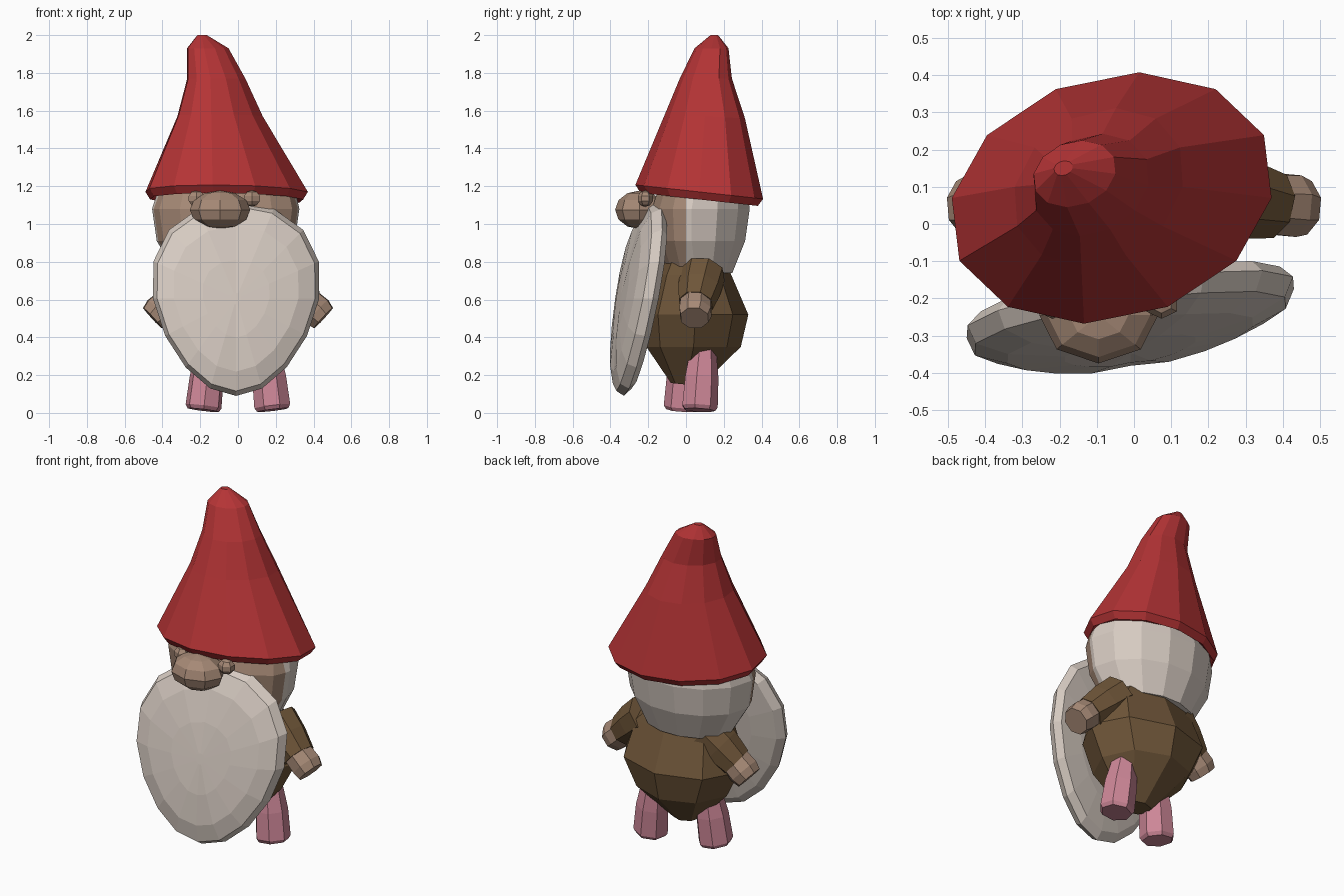
import bpy, bmesh, math
from mathutils import Vector, Matrix

if "Cube" in bpy.data.objects:
    bpy.data.objects.remove(bpy.data.objects["Cube"])


def material(name, rgb):
    m = bpy.data.materials.new(name)
    m.diffuse_color = (*rgb, 1)
    m.use_nodes = True
    m.node_tree.nodes["Principled BSDF"].inputs["Base Color"].default_value = m.diffuse_color
    return m


RED = material("red felt", (0.46, 0.034, 0.036))
WHITE = material("off white hair", (0.68, 0.60, 0.54))
SKIN = material("skin", (0.38, 0.25, 0.18))
BROWN = material("brown cloth", (0.16, 0.093, 0.041))
PINK = material("pink trousers", (0.61, 0.24, 0.31))


def finish(bm, name, *mats):
    bmesh.ops.recalc_face_normals(bm, faces=bm.faces)
    me = bpy.data.meshes.new(name)
    bm.to_mesh(me)
    bm.free()
    for m in mats:
        me.materials.append(m)
    ob = bpy.data.objects.new(name, me)
    bpy.context.collection.objects.link(ob)
    return ob


def skin_rings(bm, loops):
    """Bridge closed loops of points with quads and cap both ends."""
    vs = [[bm.verts.new(p) for p in loop] for loop in loops]
    n = len(vs[0])
    for a, b in zip(vs, vs[1:]):
        for i in range(n):
            j = (i + 1) % n
            bm.faces.new((a[i], a[j], b[j], b[i]))
    bm.faces.new(vs[0])
    bm.faces.new(vs[-1])


def loft(rings, sides, shear=0.0):
    """Rings are (z, cx, cy, rx, ry, tilt): tilt lowers z towards +y."""
    bm = bmesh.new()
    loops = []
    for z, cx, cy, rx, ry, tilt in rings:
        loop = []
        for i in range(sides):
            t = 2 * math.pi * i / sides
            dy = ry * math.sin(t)
            loop.append((cx + rx * math.cos(t) + shear * dy, cy + dy, z - tilt * dy))
        loops.append(loop)
    skin_rings(bm, loops)
    return bm


def tube(points, radii, sides=8):
    """Straight-ish limb through points with a radius at each."""
    bm = bmesh.new()
    pts = [Vector(p) for p in points]
    q = (pts[-1] - pts[0]).to_track_quat('Z', 'Y')
    loops = []
    for p, r in zip(pts, radii):
        loops.append([p + q @ Vector((r * math.cos(a), r * math.sin(a), 0))
                      for a in (2 * math.pi * (i + 0.5) / sides for i in range(sides))])
    skin_rings(bm, loops)
    return bm


def ball(name, centre, radii, mat, u=8, v=6):
    bm = bmesh.new()
    bmesh.ops.create_uvsphere(bm, u_segments=u, v_segments=v, radius=1)
    bm.transform(Matrix.Translation(centre) @ Matrix.Diagonal((*radii, 1)))
    finish(bm, name, mat)


# Pointed hat, leaning to the left and back, with a thin turned brim
finish(loft([
    (1.16, -0.06, 0.07, 0.36, 0.27, 0.11),
    (1.13, -0.06, 0.07, 0.405, 0.31, 0.11),
    (1.17, -0.06, 0.07, 0.43, 0.338, 0.11),
    (1.57, -0.095, 0.10, 0.226, 0.212, 0.05),
    (1.77, -0.115, 0.105, 0.154, 0.138, 0.0),
    (1.93, -0.16, 0.135, 0.11, 0.09, 0.0),
    (2.0, -0.19, 0.15, 0.025, 0.02, 0.0),
], 12, 0.22), "hat", RED)

# Head: flatter skin face in front, round hair behind
bm = loft([
    (0.74, -0.06, 0.05, 0.27, 0.20, 0),
    (0.91, -0.065, 0.03, 0.365, 0.29, 0),
    (1.08, -0.065, 0.03, 0.39, 0.315, 0),
    (1.19, -0.06, 0.05, 0.36, 0.28, 0),
], 14)
bmesh.ops.bisect_plane(bm, geom=bm.verts[:] + bm.edges[:] + bm.faces[:],
                       plane_co=(0, 0, 0), plane_no=(0, 1, 0))
for f in bm.faces:
    if f.calc_center_median().y > 0:
        f.material_index = 1
for v in bm.verts:
    if v.co.y < 0:
        v.co.y *= 0.65
finish(bm, "head", SKIN, WHITE)

# Nose with a small lump on each side
ball("nose", (-0.095, -0.245, 1.075), (0.16, 0.13, 0.102), SKIN)
for side in (-1, 1):
    ball("nose_side", (-0.073 + side * 0.147, -0.215, 1.135), (0.05, 0.042, 0.044), SKIN, 6, 5)

# Beard: egg-shaped shield, slanted, with a shallow parting
SEG = 16


def beard_loop(r, bulge, parting=0.0):
    loop = []
    for i in range(SEG):
        t = 2 * math.pi * i / SEG
        x = r * 0.44 * math.cos(t) * (1 + 0.2 * math.sin(t)) - 0.01
        z = 0.605 + r * 0.515 * math.sin(t)
        y = -0.24 + 0.17 * (z - 0.6) + 0.15 * x - bulge
        if i in (SEG // 4, 3 * SEG // 4):
            y += parting
        loop.append((x, y, z))
    return loop


bm = bmesh.new()
skin_rings(bm, [beard_loop(0.08, -0.05), beard_loop(0.6, -0.05), beard_loop(0.92, -0.035),
                beard_loop(1.0, 0.0), beard_loop(0.95, 0.05, 0.006), beard_loop(0.75, 0.085, 0.01),
                beard_loop(0.4, 0.103, 0.006), beard_loop(0.06, 0.105)])
finish(bm, "beard", WHITE)

# Round body
finish(loft([
    (0.15, -0.01, 0.0, 0.09, 0.08, 0.1),
    (0.35, -0.02, 0.04, 0.28, 0.25, 0.0),
    (0.52, -0.02, 0.05, 0.37, 0.28, 0.0),
    (0.73, -0.02, 0.04, 0.32, 0.20, 0.0),
    (0.85, -0.04, 0.05, 0.20, 0.15, 0.0),
], 8), "body", BROWN)

# Sleeves, hands and legs
for side, leg_y in ((-1, -0.02), (1, 0.07)):
    finish(tube([(side * 0.19, 0.09, 0.735), (side * 0.28, 0.07, 0.655), (side * 0.37, 0.052, 0.575)],
                [0.12, 0.115, 0.094]), "sleeve", BROWN)
    finish(tube([(side * 0.34, 0.055, 0.605), (side * 0.42, 0.05, 0.535), (side * 0.452, 0.045, 0.502)],
                [0.085, 0.09, 0.078]), "hand", SKIN)
    finish(tube([(side * 0.145, leg_y + 0.02, 0.34), (side * 0.165, leg_y + 0.01, 0.19),
                 (side * 0.182, leg_y, 0.035), (side * 0.184, leg_y, 0.015)],
                [0.07, 0.092, 0.098, 0.085], 7), "leg", PINK)
